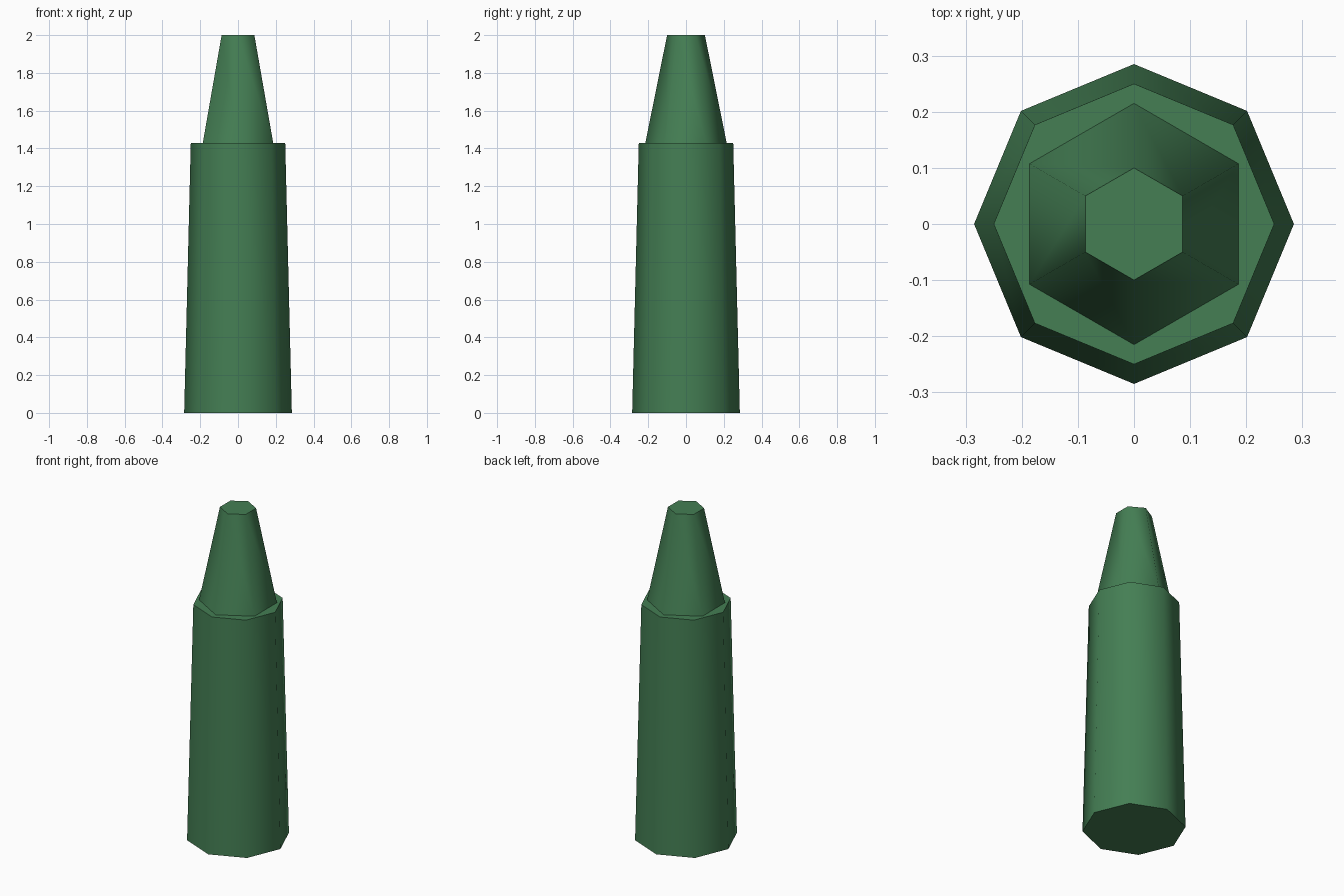
import bpy
from math import radians

cube = bpy.data.objects.get("Cube")
if cube:
    bpy.data.objects.remove(cube, do_unlink=True)

GREEN = (0.058, 0.21, 0.088, 1)
green = bpy.data.materials.new("forest_green")
green.use_nodes = True
green.diffuse_color = GREEN
green.node_tree.nodes["Principled BSDF"].inputs["Base Color"].default_value = GREEN


def tapered_prism(name, sides, bottom_radius, top_radius, z0, z1):
    """Capped taper with a corner on the y axis, smooth sides and crisp caps."""
    bpy.ops.mesh.primitive_cone_add(
        vertices=sides, radius1=bottom_radius, radius2=top_radius,
        depth=z1 - z0, location=(0, 0, (z0 + z1) / 2))
    part = bpy.context.object
    part.name = name
    part.data.materials.append(green)
    bpy.ops.object.shade_smooth_by_angle(angle=radians(65))
    return part


# Eight-sided barrel with a narrower six-sided tip standing on it
tapered_prism("barrel", 8, 0.285, 0.25, 0, 1.43)
tapered_prism("tip", 6, 0.215, 0.1, 1.43, 2)
